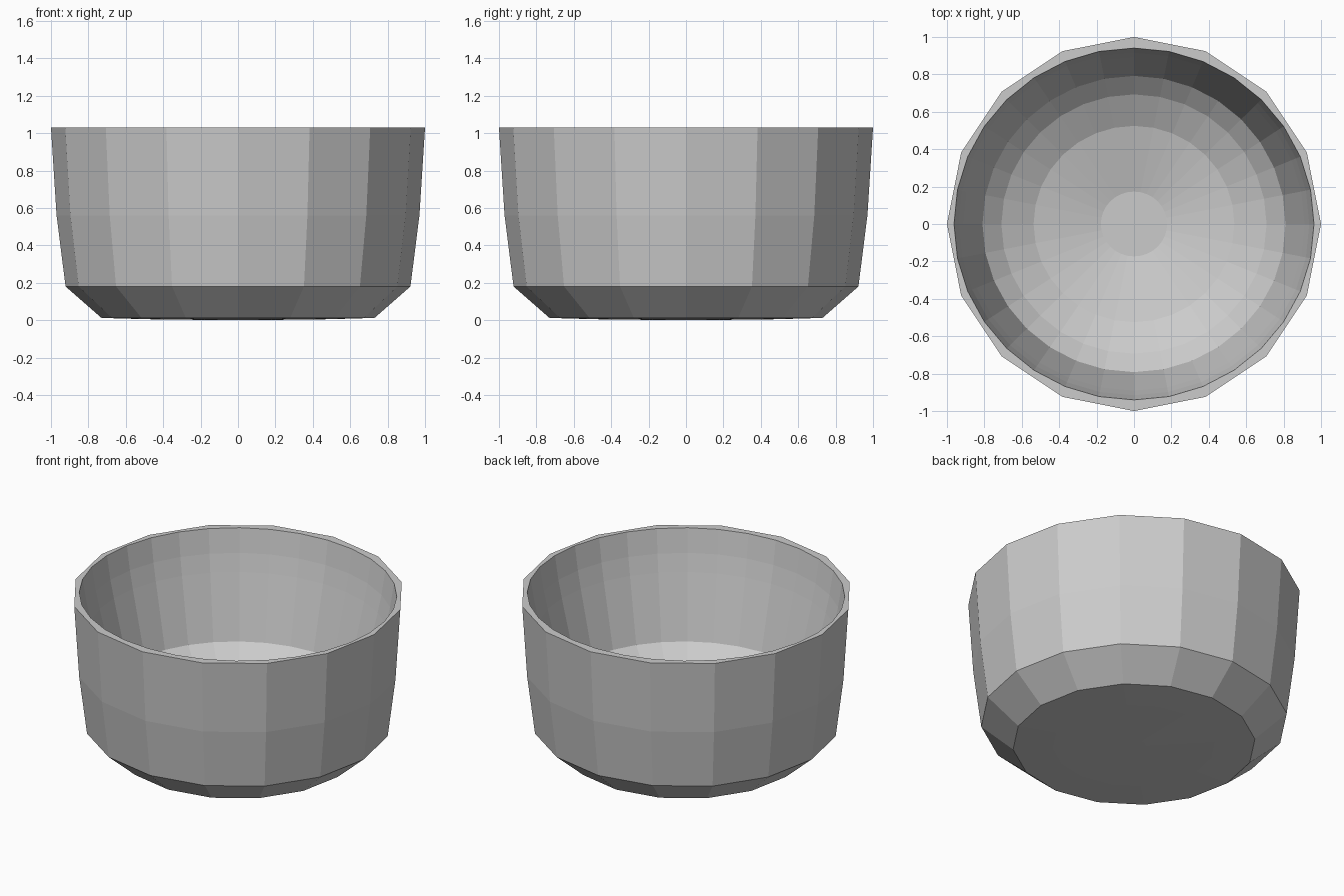
import bpy, bmesh
from math import sin, cos, pi

if "Cube" in bpy.data.objects:
    bpy.data.objects.remove(bpy.data.objects["Cube"])

# (radius, height) profiles; outside has 16 sides, inside has 32
OUTER = [(0.07, 0.0), (0.49, 0.005), (0.73, 0.012), (0.922, 0.18), (0.97, 0.56), (1.0, 1.03)]
INNER = [(0.175, 0.08), (0.53, 0.165), (0.70, 0.255), (0.80, 0.345), (0.90, 0.76), (0.925, 0.875), (0.95, 1.03)]

bm = bmesh.new()


def ring(r, z, n, sx=1.0, sy=1.0):
    return [bm.verts.new((r * sx * cos(2 * pi * i / n), r * sy * sin(2 * pi * i / n), z)) for i in range(n)]


def lathe(profile, n, sx=1.0, sy=1.0):
    """Revolve a profile, cap its lowest ring and return the top ring."""
    rings = [ring(r, z, n, sx, sy) for r, z in profile]
    bm.faces.new(rings[0])
    for a, b in zip(rings, rings[1:]):
        for i in range(n):
            j = (i + 1) % n
            bm.faces.new((a[i], a[j], b[j], b[i]))
    return rings[-1]


# Faceted outer shell and finer, slightly oval hollow
out = lathe(OUTER, 16)
inn = lathe(INNER, 32, 1.013, 0.99)

# Flat rim joining 16 sides to 32
for i in range(16):
    o, p = out[i], out[(i + 1) % 16]
    a, m, b = inn[2 * i], inn[2 * i + 1], inn[(2 * i + 2) % 32]
    bm.faces.new((o, m, a))
    bm.faces.new((o, p, m))
    bm.faces.new((p, b, m))

bmesh.ops.recalc_face_normals(bm, faces=bm.faces)
mesh = bpy.data.meshes.new("bowl")
bm.to_mesh(mesh)
bm.free()
bowl = bpy.data.objects.new("bowl", mesh)
bpy.context.collection.objects.link(bowl)
